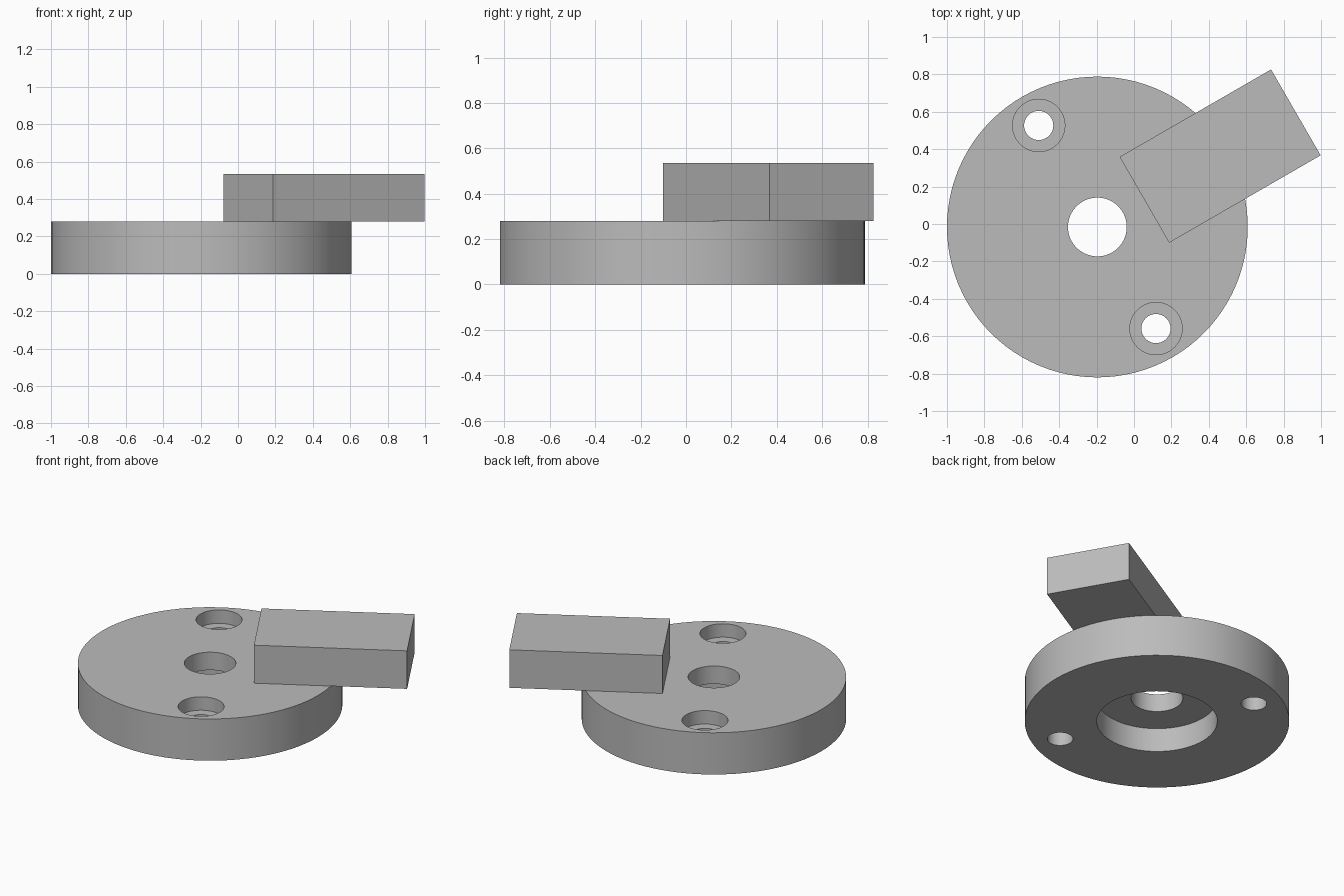
import bpy, bmesh
from math import radians, cos, sin, tau
from mathutils import Vector

if "Cube" in bpy.data.objects:
    bpy.data.objects.remove(bpy.data.objects["Cube"], do_unlink=True)

CENTRE = Vector((-0.196, -0.016, 0))
HEIGHT = 0.28
SEGMENTS = 96

gray = bpy.data.materials.new("plain gray")
gray.use_nodes = True
gray.diffuse_color = (0.5, 0.5, 0.5, 1)
gray.node_tree.nodes["Principled BSDF"].inputs["Base Color"].default_value = (0.5, 0.5, 0.5, 1)


def add_object(name, bm, location):
    bmesh.ops.recalc_face_normals(bm, faces=bm.faces)
    mesh = bpy.data.meshes.new(name)
    bm.to_mesh(mesh)
    bm.free()
    mesh.materials.append(gray)
    obj = bpy.data.objects.new(name, mesh)
    obj.location = location
    bpy.context.collection.objects.link(obj)
    return obj


def lathe(name, profile, location, segments):
    """Revolve a closed (radius, z) profile; points on the axis become poles."""
    bm = bmesh.new()
    rings = []
    for r, z in profile:
        if r == 0:
            rings.append([bm.verts.new((0, 0, z))] * segments)
        else:
            rings.append([bm.verts.new((r * cos(tau * i / segments), r * sin(tau * i / segments), z))
                          for i in range(segments)])
    for a, b in zip(rings, rings[1:] + rings[:1]):
        for i in range(segments):
            j = (i + 1) % segments
            corners = list(dict.fromkeys((a[i], a[j], b[j], b[i])))
            if len(corners) > 2:
                bm.faces.new(corners)
    return add_object(name, bm, location)


def polar(radius, degrees, z=0):
    a = radians(degrees)
    return CENTRE + Vector((radius * cos(a), radius * sin(a), z))


# Flange disc with a centre bore and a wide recess underneath
disc = lathe("flange_disc",
             [(0.366, 0), (0.804, 0), (0.804, HEIGHT), (0.157, HEIGHT), (0.157, 0.16), (0.366, 0.16)],
             CENTRE, SEGMENTS)

# Two counterbored screw holes on opposite sides
bpy.context.view_layer.objects.active = disc
for angle in (120, 300):
    cutter = lathe("screw_hole_cutter",
                   [(0, -0.1), (0.078, -0.1), (0.078, 0.19), (0.14, 0.19), (0.14, 0.4), (0, 0.4)],
                   polar(0.627, angle), 48)
    cutter.hide_render = True
    cut = disc.modifiers.new("screw_hole", "BOOLEAN")
    cut.operation = "DIFFERENCE"
    cut.solver = "EXACT"
    cut.object = cutter
    bpy.context.view_layer.update()
    bpy.ops.object.modifier_apply(modifier=cut.name)
    bpy.data.objects.remove(cutter, do_unlink=True)

# Smooth the round walls, keep the rims sharp
bpy.ops.object.select_all(action="DESELECT")
disc.select_set(True)
bpy.ops.object.shade_smooth_by_angle(angle=radians(30))

# Rectangular arm lying radially on the disc and overhanging its rim
bm = bmesh.new()
bmesh.ops.create_cube(bm, size=1)
bmesh.ops.scale(bm, vec=(0.935, 0.53, 0.255), verts=bm.verts)
arm = add_object("arm_block", bm, polar(0.758, 30, HEIGHT + 0.255 / 2))
arm.rotation_euler.z = radians(30)
